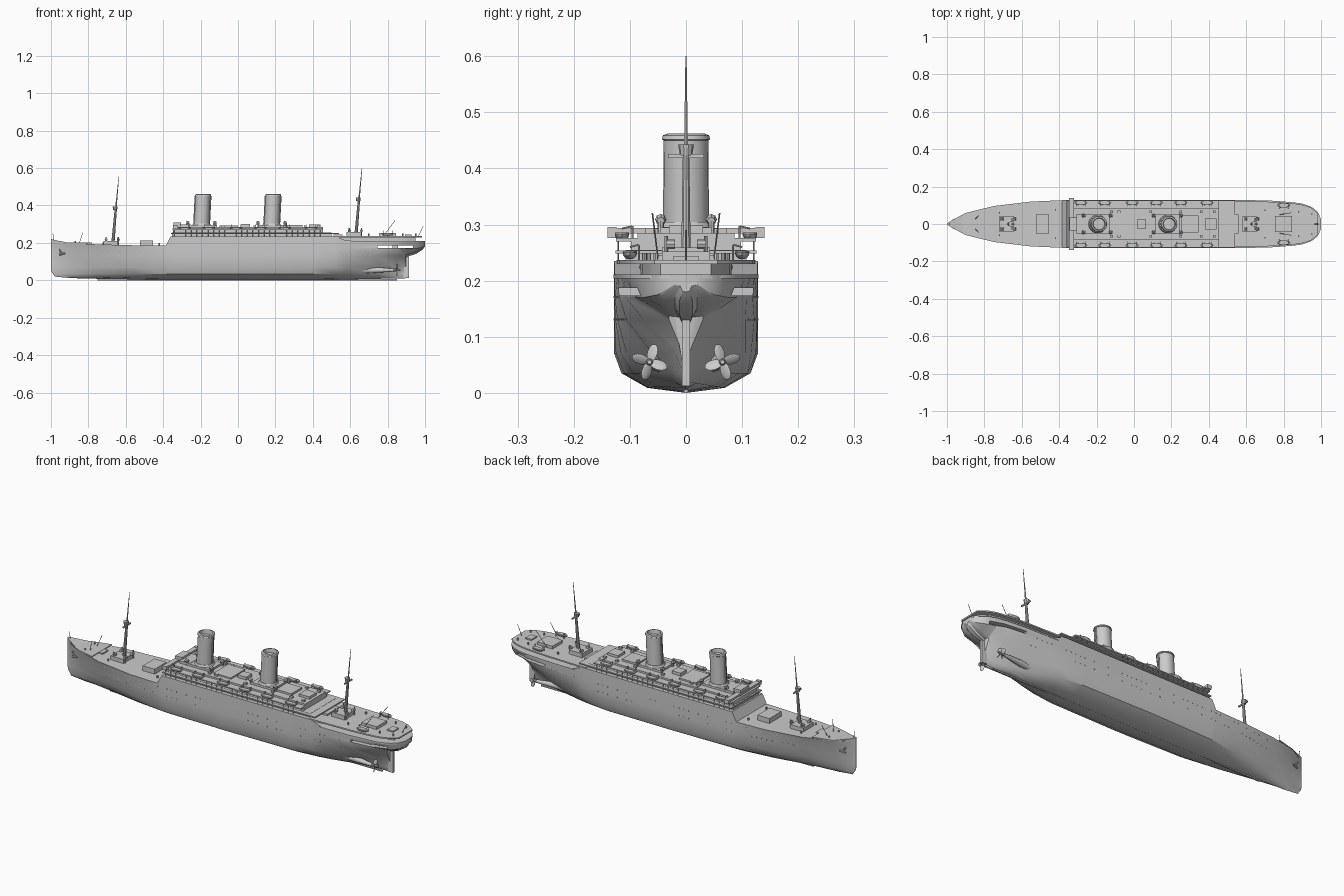
import bpy, bmesh, math
from mathutils import Vector, Matrix

if "Cube" in bpy.data.objects:
    bpy.data.objects.remove(bpy.data.objects["Cube"])
grey = bpy.data.materials.new("ship_grey")
grey.use_nodes = True
grey.diffuse_color = (0.6, 0.6, 0.6, 1)
grey.node_tree.nodes["Principled BSDF"].inputs["Base Color"].default_value = grey.diffuse_color
parts = []

def finish(name, bm):
    bmesh.ops.recalc_face_normals(bm, faces=bm.faces)
    mesh = bpy.data.meshes.new(name)
    bm.to_mesh(mesh)
    bm.free()
    mesh.materials.append(grey)
    ob = bpy.data.objects.new(name, mesh)
    bpy.context.collection.objects.link(ob)
    parts.append(ob)
    return ob

def box(name, x, y, z0, z1, lx, ly):
    bm = bmesh.new()
    mat = Matrix.Translation((x, y, (z0 + z1) / 2)) @ Matrix.Diagonal((lx, ly, z1 - z0, 1))
    bmesh.ops.create_cube(bm, size=1, matrix=mat)
    return finish(name, bm)

def rod(name, a, b, r0, r1=None, sides=8):
    a, b = Vector(a), Vector(b)
    bm = bmesh.new()
    mat = Matrix.Translation((a + b) / 2) @ (b - a).to_track_quat('Z', 'Y').to_matrix().to_4x4()
    bmesh.ops.create_cone(bm, cap_ends=True, segments=sides, radius1=r0,
                          radius2=r0 if r1 is None else r1, depth=(b - a).length, matrix=mat)
    return finish(name, bm)

# Hull stations: x, keel height, deck height, half widths rising from bilge to deck
LEVELS = (.035, .07, .13, .17)
STATIONS = [
    (-1, .05, .22, .001, .001, .002, .002, .003),
    (-.98, .02, .215, .003, .004, .008, .011, .016),
    (-.9, .012, .2, .014, .02, .035, .046, .058),
    (-.75, .008, .192, .04, .055, .076, .087, .096),
    (-.55, .003, .187, .083, .1, .113, .117, .12),
    (-.385, 0, .187, .105, .12, .126, .127, .127),
    (-.36, 0, .235, .107, .122, .127, .128, .128),
    (0, 0, .235, .115, .128, .128, .128, .128),
    (.4, 0, .235, .11, .125, .128, .128, .128),
    (.52, .002, .235, .095, .116, .126, .128, .128),
    (.58, .003, .212, .082, .106, .122, .127, .127),
    (.75, .008, .208, .03, .06, .106, .119, .122),
    (.85, .01, .208, .009, .02, .075, .108, .114),
    (.895, .01, .208, .004, .005, .03, .09, .108),
    (.9, .125, .208, .012, .02, .03, .09, .107),
    (.95, .14, .209, .02, .03, .04, .075, .09),
    (.985, .162, .21, .02, .03, .04, .05, .06),
    (1, .18, .211, .01, .014, .017, .02, .025)]

def width(x, col=7):
    for a, b in zip(STATIONS, STATIONS[1:]):
        if x <= b[0]:
            break
    return a[col] + (b[col] - a[col]) * (x - a[0]) / (b[0] - a[0])

bm = bmesh.new()
rings = []
for x, keel, top, *ws in STATIONS:
    side = [(ws[0] * .6, keel + (.001 if keel > .1 else .009))]
    side += [(w, max(z, keel + .01 + i * .001)) for i, (w, z) in enumerate(zip(ws, LEVELS))]
    side.append((ws[-1], top))
    ring = [(-y, z) for y, z in reversed(side)] + [(0, keel)] + side
    rings.append([bm.verts.new((x, y, z)) for y, z in ring])
for a, b in zip(rings, rings[1:]):
    for i in range(len(a)):
        j = (i + 1) % len(a)
        bm.faces.new((a[i], a[j], b[j], b[i]))
bm.faces.new(rings[0])
bm.faces.new(rings[-1])
hull = finish("hull", bm)

# Open gallery passing through the stern
cutter = box("gallery_cutter", .84, 0, .174, .187, .19, .5)
cutter.hide_render = True
parts.remove(cutter)
mod = hull.modifiers.new("gallery", 'BOOLEAN')
mod.object, mod.solver = cutter, 'EXACT'
bpy.context.view_layer.objects.active = hull
bpy.ops.object.modifier_apply(modifier="gallery")
bpy.data.objects.remove(cutter)

# Decks that follow the plan of the hull: x range, inset, z range
for name, x0, x1, inset, z0, z1 in (
        ("aft_house", .5, .95, .045, .2, .236), ("aft_upper_deck", .5, .985, .004, .23, .237),
        ("aft_deck_edge", .56, .998, -.002, .204, .211),
        ("promenade_house", -.352, .5, .02, .23, .255), ("promenade_deck", -.357, .54, .002, .248, .254),
        ("boat_deck_house", -.348, .455, .03, .25, .275), ("boat_deck", -.35, .455, .003, .27, .276),
        ("top_house", -.335, .455, .042, .27, .285), ("forecastle_rail", -.97, -.8, -.001, .198, .202)):
    bm = bmesh.new()
    xs = [x0 + (x1 - x0) * i / 24 for i in range(25)]
    edge = [(x, max(width(x) - inset, .01)) for x in xs]
    face = bm.faces.new([bm.verts.new((x, y, z0)) for x, y in edge + [(x, -y) for x, y in reversed(edge)]])
    out = bmesh.ops.extrude_face_region(bm, geom=[face])
    bmesh.ops.translate(bm, vec=(0, 0, z1 - z0),
                        verts=[v for v in out["geom"] if isinstance(v, bmesh.types.BMVert)])
    finish(name, bm)

# Houses, hatches, bridge with overhanging wings, rudder: x, y, z range, length, breadth
for spec in (("bridge_wings", -.335, 0, .284, .294, .026, .28), ("bridge_house", -.325, 0, .28, .309, .04, .07),
             ("chart_house", -.28, 0, .284, .298, .06, .1), ("gallery_house", .84, 0, .17, .19, .03, .1),
             ("skylight", -.05, 0, .28, .293, .1, .12), ("roof_house", .04, 0, .28, .3, .05, .05),
             ("aft_skylight", .3, 0, .28, .295, .09, .09), ("aft_roof_house", .41, 0, .28, .298, .06, .06),
             ("fore_hatch", -.49, 0, .185, .213, .07, .1), ("bow_hatch", -.8, 0, .185, .201, .04, .045),
             ("aft_hatch", .8, 0, .235, .252, .09, .085), ("stern_hatch", .91, 0, .235, .244, .035, .045),
             ("aft_low_house", .535, 0, .235, .246, .05, .1), ("rudder", .9, 0, .012, .135, .03, .014),
             ("keel_bar", .05, 0, 0, .006, 1.6, .008)):
    box(*spec)

# Funnels with flared cap, inner throat and steam pipes
for x in (-.195, .18):
    box("funnel_house", x, 0, .28, .296, .13, .1)
    rod("funnel_collar", (x, 0, .294), (x, 0, .305), .05, .044, 24)
    bm = bmesh.new()
    profile = [(.041, .29), (.04, .45), (.043, .452), (.041, .459), (.033, .462), (.03, .44), (.001, .44)]
    loops = [[bm.verts.new((x + r * math.cos(t) + (z - .29) * .05, r * math.sin(t), z))
              for t in [math.tau * k / 24 for k in range(24)]] for r, z in profile]
    for a, b in zip(loops, loops[1:]):
        for k in range(24):
            bm.faces.new((a[k], a[k - 1], b[k - 1], b[k]))
    finish("funnel", bm)
    for s in (-1, 1):
        rod("steam_pipe", (x + s * .041, 0, .29), (x + s * .041 + .008, 0, .45), .004)
        for dx in (-.07, .075):
            rod("ventilator", (x + dx, s * .045, .28), (x + dx, s * .045, .306), .006)
            rod("ventilator_cowl", (x + dx + .004, s * .045, .306), (x + dx - .011, s * .045, .309), .007, .01)

# Lifeboats under paired davits
def lifeboat(x, y, z):
    bm = bmesh.new()
    mat = Matrix.Translation((x, y, z)) @ Matrix.Diagonal((.033, .013, .012, 1))
    bmesh.ops.create_uvsphere(bm, u_segments=12, v_segments=8, radius=1, matrix=mat)
    for v in bm.verts:
        v.co.z = min(v.co.z, z + .003)
    finish("lifeboat", bm)
    for dx in (x - .024, x + .024):
        rod("davit", (dx, y * .84, z - .015), (dx, y * .84, z + .014), .0018, sides=6)
        rod("davit_arm", (dx, y * .84, z + .014), (dx, y, z + .01), .0016, sides=6)

# Masts with deck houses, lookout and yard
for name, x, z0, z1 in (("fore", -.67, .187, .555), ("main", .63, .235, .6)):
    box(name + "_mast_house", x - .012, 0, z0, z0 + .024, .075, .085)
    knee = Vector((x + .017, 0, z0 + .2))
    rod(name + "_mast", (x, 0, z0), knee, .009, .006, 10)
    rod(name + "_topmast", knee, (x + .033, 0, z1), .004, .0012, 6)
    rod(name + "_lookout", knee - Vector((.004, 0, .012)), knee + Vector((-.004, 0, .008)), .011, .014, 10)
    box(name + "_yard", x + .017, 0, z0 + .184, z0 + .191, .006, .064)
    for s in (-1, 1):
        for dx in (x - .035, x + .03):
            rod("winch", (dx, s * .02, z0 + .03), (dx, s * .035, z0 + .03), .008)
            rod("king_post", (dx, s * .035, z0), (dx, s * .035, z0 + .045), .003)
rod("bow_staff", (-.985, 0, .21), (-.99, 0, .25), .0015, sides=5)
rod("stern_staff", (.965, 0, .235), (.99, 0, .29), .0015, sides=5)

# Everything that repeats on both sides
for s in (-1, 1):
    box("wing_cabin", -.335, s * .132, .276, .296, .024, .016)
    for x in (-.285, -.157, -.01, .12, .25, .39):
        lifeboat(x, s * .114, .283)
    lifeboat(.8, s * .1, .25)
    for x in (-.12, -.08, .09, .25, .36, .43):
        box("deck_locker", x, s * .065, .28, .294, .014, .014)
    for i in range(27):
        for z in (.241, .262):
            rod("deck_post", (i * .03 - .34, s * .121, z - .01), (i * .03 - .34, s * .121, z + .009), .0012, sides=4)
    for x, z in ((-.87, .196), (-.72, .188), (-.42, .185), (.7, .235), (.88, .235), (.95, .235)):
        rod("bollard", (x, s * width(x) * .6, z), (x, s * width(x) * .6, z + .014), .004)
    rod("bow_crane", (-.85, s * .025, .195), (-.83, s * .045, .255), .0015, sides=5)
    rod("stern_crane", (.78, s * .05, .24), (.84, s * .06, .32), .0015, sides=5)
    # Anchors and portholes
    y = s * (width(-.945, 6) + .002)
    rod("anchor_shank", (-.955, y * .9, .165), (-.94, y, .14), .004)
    rod("anchor_flukes", (-.955, y * .88, .137), (-.925, y * 1.15, .145), .005)
    for i in range(52):
        for col, z in ((5, .131), (6, .171)):
            x = i * .028 - .72
            box("porthole", x, s * width(x, col), z - .002, z + .002, .004, .002)
    # Shaft bossings and propellers
    y, z = s * .065, .055
    rod("shaft_bossing", (.66, s * .045, z), (.835, y, z), .02, .008, 12)
    rod("propeller_hub", (.83, y, z), (.868, y, z), .009, .004, 10)
    for k in range(4):
        bm = bmesh.new()
        mat = (Matrix.Translation((.85, y, z)) @ Matrix.Rotation(k * math.pi / 2 + s * .3, 4, 'X')
               @ Matrix.Translation((0, 0, .017)) @ Matrix.Rotation(s * .6, 4, 'Z')
               @ Matrix.Diagonal((.002, .011, .016, 1)))
        bmesh.ops.create_uvsphere(bm, u_segments=8, v_segments=6, radius=1, matrix=mat)
        finish("propeller_blade", bm)

# Smooth rounded surfaces, keep the edges crisp
bpy.ops.object.select_all(action='DESELECT')
for ob in parts:
    ob.select_set(True)
bpy.ops.object.shade_smooth_by_angle(angle=math.radians(30))
